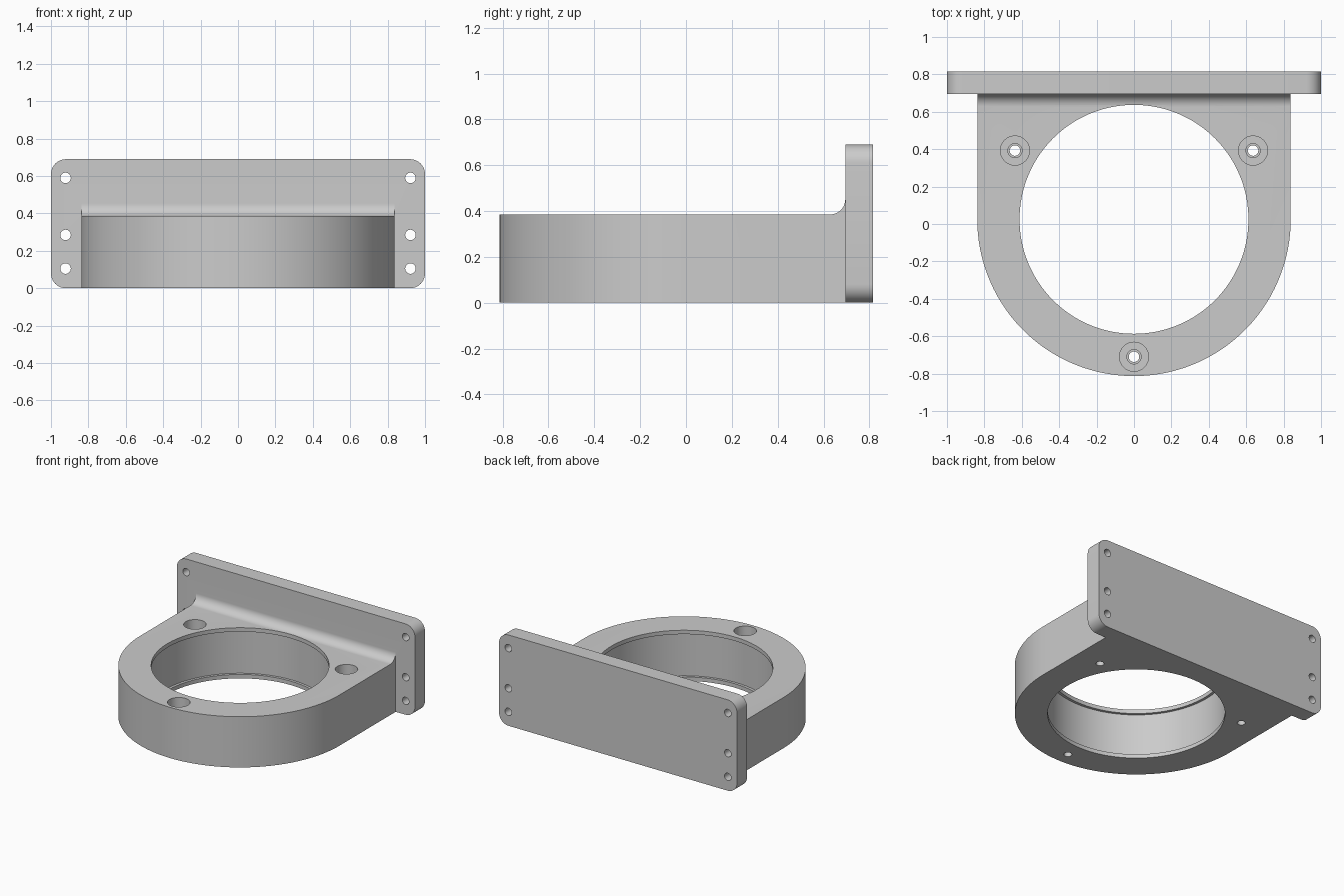
import bpy, bmesh
from math import sin, cos, pi, radians
from mathutils import Vector

if "Cube" in bpy.data.objects:
    bpy.data.objects.remove(bpy.data.objects["Cube"])

CY = 0.025          # bore centre in y
BACK, FRONT = 0.815, 0.695   # plate faces
TOP = 0.385         # height of the ring body


def finish(name, bm):
    bmesh.ops.recalc_face_normals(bm, faces=bm.faces)
    mesh = bpy.data.meshes.new(name)
    bm.to_mesh(mesh)
    bm.free()
    ob = bpy.data.objects.new(name, mesh)
    bpy.context.collection.objects.link(ob)
    return ob


def prism(name, points, offset):
    """Extrude a closed outline of 3D points along offset."""
    bm = bmesh.new()
    face = bm.faces.new([bm.verts.new(p) for p in points])
    ext = bmesh.ops.extrude_face_region(bm, geom=[face])
    verts = [v for v in ext["geom"] if isinstance(v, bmesh.types.BMVert)]
    bmesh.ops.translate(bm, verts=verts, vec=Vector(offset))
    return finish(name, bm)


def lathe(name, profile, x, y, n):
    """Solid of revolution about a vertical axis from (radius, z) pairs."""
    bm = bmesh.new()
    rings = [[bm.verts.new((x + r * cos(2 * pi * i / n), y + r * sin(2 * pi * i / n), z))
              for i in range(n)] for r, z in profile]
    for a, b in zip(rings, rings[1:]):
        for i in range(n):
            j = (i + 1) % n
            bm.faces.new((a[i], a[j], b[j], b[i]))
    bm.faces.new(rings[0])
    bm.faces.new(rings[-1])
    return finish(name, bm)


def arc(cx, cy, r, a0, a1, n):
    return [(cx + r * cos(radians(a0 + (a1 - a0) * i / n)),
             cy + r * sin(radians(a0 + (a1 - a0) * i / n))) for i in range(n + 1)]


def combine(target, other, operation):
    mod = target.modifiers.new("bool", 'BOOLEAN')
    mod.operation, mod.solver, mod.object = operation, 'EXACT', other
    bpy.context.view_layer.objects.active = target
    bpy.ops.object.modifier_apply(modifier=mod.name)
    bpy.data.objects.remove(other, do_unlink=True)


# U-shaped body, running a little into the plate
outline = [(0.838, 0.75), *[(x, y) for x, y in arc(0, CY, 0.838, 0, -180, 96)], (-0.838, 0.75)]
bracket = prism("mounting_bracket", [(x, y, 0) for x, y in outline], (0, 0, TOP))

# Concave fillet between body and plate
R = 0.067
curve = arc(FRONT - R, TOP + R, R, -90, 0, 12)
section = curve + [(0.75, TOP + R), (0.75, 0.3), (FRONT - R, 0.3)]
combine(bracket, prism("fillet", [(-0.838, y, z) for y, z in section], (1.676, 0, 0)), 'UNION')

# Back plate with rounded corners
c = 0.08
corners = []
for cx, cz, a in ((1 - c, 0.69 - c, 0), (c - 1, 0.69 - c, 90), (c - 1, c, 180), (1 - c, c, 270)):
    corners += arc(cx, cz, c, a, a + 90, 10)
plate = prism("back_plate", [(x, FRONT, z) for x, z in corners], (0, BACK - FRONT, 0))
combine(bracket, plate, 'UNION')

# Main bore: narrow lips at both ends and a wider middle
bore = [(0.612, -0.1), (0.612, 0.03), (0.632, 0.03), (0.632, TOP - 0.03),
        (0.612, TOP - 0.03), (0.612, 0.6)]
combine(bracket, lathe("bore_cutter", bore, 0, CY, 128), 'DIFFERENCE')

# Three stepped screw holes around the bore
screw = [(0.028, -0.1), (0.028, 0.07), (0.038, 0.07), (0.038, 0.19), (0.078, 0.19), (0.078, 0.6)]
for angle in (30, 150, 270):
    x, y = 0.735 * cos(radians(angle)), CY + 0.735 * sin(radians(angle))
    combine(bracket, lathe("screw_cutter", screw, x, y, 32), 'DIFFERENCE')

# Six plain holes through the plate ends
for side in (-1, 1):
    for z in (0.105, 0.285, 0.59):
        ring = arc(side * 0.922, z, 0.028, 0, 360, 32)[:-1]
        hole = prism("plate_hole_cutter", [(x, 0.6, zz) for x, zz in ring], (0, 0.4, 0))
        combine(bracket, hole, 'DIFFERENCE')

# Smooth curved walls, crisp edges
bpy.ops.object.select_all(action='DESELECT')
bracket.select_set(True)
bpy.context.view_layer.objects.active = bracket
bpy.ops.object.shade_smooth_by_angle(angle=radians(30))
